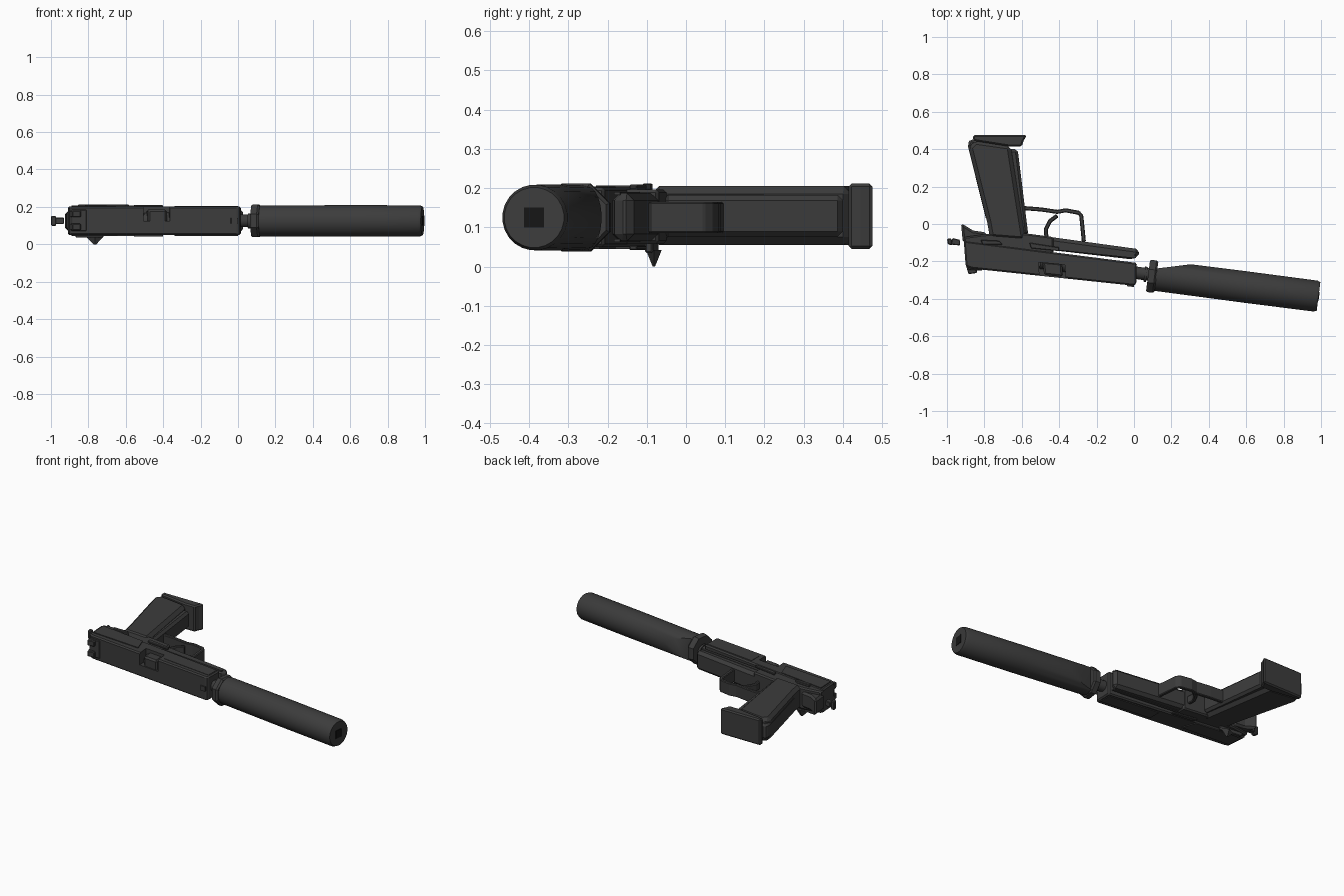
import bpy, bmesh, math
from mathutils import Vector, Matrix

cube = bpy.data.objects.get("Cube")
if cube:
    bpy.data.objects.remove(cube, do_unlink=True)


def material(name, value):
    m = bpy.data.materials.new(name)
    m.use_nodes = True
    colour = (value, value, value, 1)
    m.diffuse_color = colour
    m.node_tree.nodes["Principled BSDF"].inputs["Base Color"].default_value = colour
    return m


STEEL = material("dark grey steel", 0.045)
BLACK = material("bore black", 0.008)
MID = 0.125                                   # height of the centre plane
AXIS = Vector((0.899, -0.116, 0)).normalized()  # barrel direction
UP = Vector((-AXIS.y, AXIS.x, 0))


def finish(bm, name, mat, smooth=True):
    bmesh.ops.recalc_face_normals(bm, faces=bm.faces)
    mesh = bpy.data.meshes.new(name)
    bm.to_mesh(mesh)
    bm.free()
    ob = bpy.data.objects.new(name, mesh)
    bpy.context.collection.objects.link(ob)
    mesh.materials.append(mat)
    if smooth:
        bpy.ops.object.select_all(action='DESELECT')
        ob.select_set(True)
        bpy.context.view_layer.objects.active = ob
        bpy.ops.object.shade_smooth_by_angle(angle=math.radians(35))
    return ob


def prism(name, outline, z0, z1, bevel=0.0, mat=STEEL):
    """Plan outline extruded from z0 to z1, with chamfered edges."""
    bm = bmesh.new()
    face = bm.faces.new([bm.verts.new((x, y, z0)) for x, y in outline])
    top = bmesh.ops.extrude_face_region(bm, geom=[face])["geom"]
    bmesh.ops.translate(bm, vec=(0, 0, z1 - z0),
                        verts=[v for v in top if isinstance(v, bmesh.types.BMVert)])
    ob = finish(bm, name, mat, False)
    if bevel:
        mod = ob.modifiers.new("chamfer", 'BEVEL')
        mod.width = bevel
        mod.segments = 1
        mod.limit_method = 'ANGLE'
    return ob


def ribbon(points, width):
    """Closed outline of constant width around an open path."""
    pts = [Vector(p) for p in points]
    a, b = [], []
    for i, p in enumerate(pts):
        d = (pts[min(i + 1, len(pts) - 1)] - pts[max(i - 1, 0)]).normalized()
        n = Vector((-d.y, d.x)) * width / 2
        a.append(tuple(p + n))
        b.append(tuple(p - n))
    return a + b[::-1]


def lathe(name, x, y, profile, sides, mat=STEEL, cut=None, smooth=True):
    """Revolve (distance, radius) pairs around the barrel direction."""
    bm = bmesh.new()
    rings = []
    for t, r in profile:
        c = Vector((x, y, MID)) + AXIS * t
        ring = []
        for k in range(sides):
            ang = 2 * math.pi * (k + 0.5) / sides
            ring.append(bm.verts.new(c + UP * r * math.cos(ang)
                                     + Vector((0, 0, r * math.sin(ang)))))
        rings.append(ring)
    for a, b in zip(rings, rings[1:]):
        for k in range(sides):
            j = (k + 1) % sides
            bm.faces.new((a[k], a[j], b[j], b[k]))
    bm.faces.new(rings[0])
    bm.faces.new(rings[-1])
    if cut:
        point, normal = cut
        bmesh.ops.bisect_plane(bm, geom=bm.verts[:] + bm.edges[:] + bm.faces[:],
                               plane_co=point, plane_no=normal, clear_outer=True)
        bmesh.ops.holes_fill(bm, edges=[e for e in bm.edges if e.is_boundary])
    return finish(bm, name, mat, smooth)


# Suppressor: long tube with a flat relief near the back, octagonal collar
lathe("suppressor_tube", 0.10, -0.273,
      [(0, 0.083), (0.5, 0.085), (0.878, 0.084), (0.894, 0.077)], 24,
      cut=((0.30, -0.216, MID), (-0.022, 0.18, 0)))
lathe("suppressor_collar", 0.075, -0.277, [(0, 0.088), (0.008, 0.094), (0.035, 0.094),
                                           (0.045, 0.086)], 8, smooth=False)
lathe("muzzle_bore", 0.10, -0.273, [(0.889, 0.036), (0.897, 0.036)], 4, BLACK, smooth=False)
lathe("barrel", -0.5, -0.195, [(0, 0.045), (0.50, 0.045), (0.505, 0.034), (0.60, 0.034)], 16)
lathe("thread_ring", 0.055, -0.268, [(0, 0.042), (0.014, 0.042)], 12)

# Slide with an ejection opening
slide = prism("slide", [(-0.91, -0.09), (-0.90, -0.226), (-0.87, -0.238), (0.0, -0.33),
                        (0.012, -0.32), (0.015, -0.208)], 0.05, 0.202, 0.016)
cutter = prism("ejection_cutter", [(-0.51, -0.205), (-0.37, -0.218), (-0.36, -0.36),
                                   (-0.50, -0.36)], 0.125, 0.25)
cutter.hide_render = True
cutter.hide_viewport = True
cut = slide.modifiers.new("ejection_port", 'BOOLEAN')
cut.object = cutter
cut.solver = 'EXACT'
prism("barrel_hood", [(-0.49, -0.20), (-0.385, -0.21), (-0.38, -0.283), (-0.48, -0.272)],
      0.10, 0.185, 0.01)
prism("slide_rear_slot", [(-0.75, -0.13), (-0.72, -0.13), (-0.715, -0.20), (-0.745, -0.20)],
      0.199, 0.205, mat=BLACK)

# Raised side panels of the slide, on both sides
for side, (z0, z1) in {"left": (0.200, 0.207), "right": (0.045, 0.052)}.items():
    prism("slide_panel_" + side, [(-0.89, -0.10), (-0.58, -0.14), (-0.55, -0.23),
                                  (-0.885, -0.205)], z0, z1)
    prism("slide_front_panel_" + side, [(-0.34, -0.18), (0.0, -0.22), (0.0, -0.30),
                                        (-0.34, -0.262)], z0, z1 - 0.003 * (side == "left"))

# Sights
for z in (0.075, 0.145):
    prism("rear_sight_post", [(-0.90, -0.215), (-0.84, -0.225), (-0.84, -0.262),
                              (-0.885, -0.268)], z, z + 0.035, 0.004)
prism("rear_sight_base", [(-0.90, -0.21), (-0.81, -0.22), (-0.81, -0.25), (-0.885, -0.245)],
      0.07, 0.185, 0.004)
prism("front_sight", [(-0.045, -0.315), (0.0, -0.32), (0.0, -0.337), (-0.035, -0.333)],
      0.11, 0.14)

# Frame, beavertail and dust cover
prism("frame", [(-0.91, -0.105), (-0.91, -0.07), (-0.80, -0.055), (-0.58, -0.05),
                (-0.43, -0.07), (-0.43, -0.16), (-0.88, -0.12)], 0.058, 0.197, 0.008)
prism("beavertail", [(-0.925, 0.005), (-0.915, -0.10), (-0.78, -0.07), (-0.79, -0.045),
                     (-0.86, -0.035)], 0.075, 0.175, 0.012)
prism("dust_cover", [(-0.48, -0.065), (0.03, -0.135), (0.025, -0.178), (-0.02, -0.188),
                     (-0.48, -0.135)], 0.065, 0.187, 0.018)
for z in (0.062, 0.182):
    prism("frame_rail", [(-0.45, -0.115), (0.01, -0.168), (0.01, -0.183), (-0.45, -0.135)],
          z, z + 0.008)

# Grip, straps and magazine base
prism("grip", [(-0.885, 0.41), (-0.85, 0.447), (-0.66, 0.42), (-0.58, -0.09),
               (-0.77, -0.075), (-0.785, 0.01)], 0.055, 0.205, 0.02)
prism("front_strap", [(-0.67, 0.40), (-0.622, 0.40), (-0.565, -0.06), (-0.60, -0.06)],
      0.075, 0.183, 0.014)
prism("back_strap", [(-0.89, 0.425), (-0.875, 0.455), (-0.83, 0.44), (-0.76, 0.03),
                     (-0.79, 0.02)], 0.08, 0.175, 0.012)
prism("magazine_base", [(-0.86, 0.475), (-0.573, 0.475), (-0.59, 0.445), (-0.60, 0.415),
                        (-0.67, 0.415), (-0.86, 0.445)], 0.045, 0.212, 0.008)

# Trigger guard and trigger
prism("trigger_guard", ribbon([(-0.59, 0.085), (-0.50, 0.078), (-0.41, 0.065), (-0.365, 0.073),
                               (-0.295, 0.06), (-0.282, 0.045), (-0.268, -0.095)], 0.022),
      0.085, 0.165, 0.005)
prism("trigger", ribbon([(-0.41, 0.045), (-0.45, 0.015), (-0.472, -0.03), (-0.465, -0.10)],
                        0.022), 0.10, 0.15, 0.005)

# Hammer
prism("hammer_spur", [(-0.97, -0.075), (-0.93, -0.085), (-0.93, -0.115), (-0.98, -0.11)],
      0.108, 0.142, 0.004)
prism("hammer_head", [(-1.0, -0.078), (-0.975, -0.078), (-0.972, -0.115), (-0.995, -0.108)],
      0.098, 0.152, 0.005)

# Controls: safety lever standing out below, smaller catches on both sides
prism("safety_lever", [(-0.87, -0.07), (-0.72, -0.085), (-0.72, -0.105), (-0.86, -0.10)],
      0.035, 0.062, 0.004)
bm = bmesh.new()
bmesh.ops.create_cone(bm, cap_ends=True, segments=4, radius1=0.006, radius2=0.04, depth=0.042,
                      matrix=Matrix.Translation((-0.765, -0.082, 0.021))
                      @ Matrix.Diagonal((1.2, 0.5, 1, 1)))
finish(bm, "safety_thumb_tab", STEEL, False)
for z in (0.042, 0.197):
    prism("slide_catch", [(-0.56, -0.10), (-0.40, -0.125), (-0.40, -0.145), (-0.55, -0.13)],
          z, z + 0.012, 0.003)
prism("decocking_catch", [(-0.82, -0.085), (-0.72, -0.09), (-0.70, -0.11), (-0.81, -0.11)],
      0.195, 0.212, 0.003)
